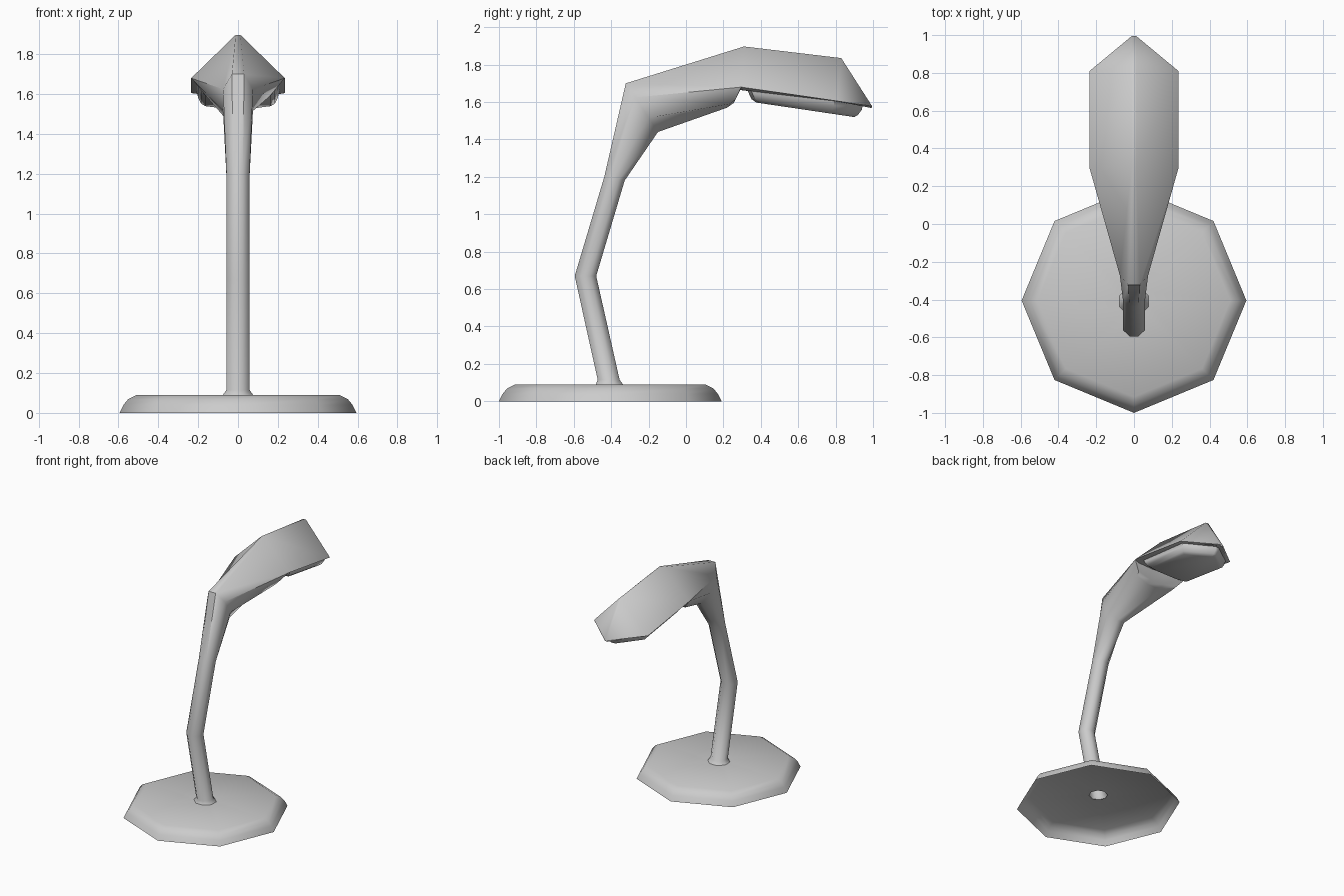
import bpy, bmesh, math
from math import sin, cos, pi

if "Cube" in bpy.data.objects:
    bpy.data.objects.remove(bpy.data.objects["Cube"])


def loft(name, rings, cap_start=False, cap_end=False, angle=50):
    """Skin a list of equal-length point rings into one mesh object."""
    bm = bmesh.new()
    rows = [[bm.verts.new(p) for p in r] for r in rings]
    n = len(rows[0])
    for a, b in zip(rows, rows[1:]):
        for i in range(n):
            j = (i + 1) % n
            bm.faces.new((a[i], a[j], b[j], b[i]))
    if cap_start:
        bm.faces.new(rows[0])
    if cap_end:
        bm.faces.new(rows[-1])
    bmesh.ops.remove_doubles(bm, verts=bm.verts, dist=0.0005)
    bmesh.ops.recalc_face_normals(bm, faces=bm.faces)
    me = bpy.data.meshes.new(name)
    bm.to_mesh(me)
    bm.free()
    ob = bpy.data.objects.new(name, me)
    bpy.context.collection.objects.link(ob)
    bpy.ops.object.select_all(action='DESELECT')
    ob.select_set(True)
    bpy.context.view_layer.objects.active = ob
    bpy.ops.object.shade_smooth_by_angle(angle=math.radians(angle))
    return ob


def mirrored(half):
    """Right-hand points, top to bottom, closed with their mirror images."""
    return half + [(-x, y, z) for x, y, z in reversed(half)]


def tube(w, back, front):
    """Octagonal section between a back and a front point (y, z)."""
    pts = []
    for x, t in ((.41, 0), (1, .29), (1, .71), (.41, 1)):
        pts.append((x * w, back[0] + (front[0] - back[0]) * t,
                    back[1] + (front[1] - back[1]) * t))
    return mirrored(pts)


# Base: open octagonal shell with rounded rim and a hole for the stem
profile = [(.595, 0), (.575, .04), (.552, .068), (.51, .09), (.068, .09)]
loft("base", [[(r * cos(i * pi / 4), -.405 + r * sin(i * pi / 4), z)
               for i in range(8)] for r, z in profile])

# Stem growing into the neck and the peaked hood
ridge, edge = (.012, .31, 1.897), (.235, .295, 1.68)
loft("arm_and_hood", [
    tube(.076, (-.482, .09), (-.336, .09)),
    tube(.058, (-.472, .115), (-.355, .115)),
    tube(.058, (-.595, .67), (-.48, .67)),
    tube(.058, (-.437, 1.20), (-.328, 1.18)),
    tube(.075, (-.322, 1.70), (-.15, 1.44)),
    mirrored([ridge, edge, (.16, .235, 1.59), (.06, .22, 1.57)]),
    mirrored([ridge, edge, (.18, .265, 1.615), (.06, .255, 1.595)]),
    mirrored([ridge, edge, (.20, .29, 1.665), (.06, .285, 1.665)]),
    mirrored([(.012, .83, 1.835), (.235, .81, 1.605), (.21, .80, 1.605),
              (.06, .93, 1.585)]),
    mirrored([(.012, .995, 1.578), (.012, .995, 1.578),
              (.012, .992, 1.568), (.012, .992, 1.568)]),
], cap_end=True)


def panel_ring(w, rear, corner, tip, drop):
    """Outline of the light panel, hung below the sloping hood edge."""
    pts = [(.1, tip - .09), (w, corner), (w, rear + .02), (w * .5, rear)]
    pts[0] = (.012, tip)
    return mirrored([(x, y, 1.675 - .148 * (y - .29) - drop) for x, y in pts])


# Light panel under the hood
loft("light_panel", [
    panel_ring(.205, .325, .795, .945, -.005),
    panel_ring(.20, .335, .79, .94, .02),
    panel_ring(.185, .35, .78, .92, .05),
    panel_ring(.165, .375, .765, .90, .065),
], cap_start=True, cap_end=True)
